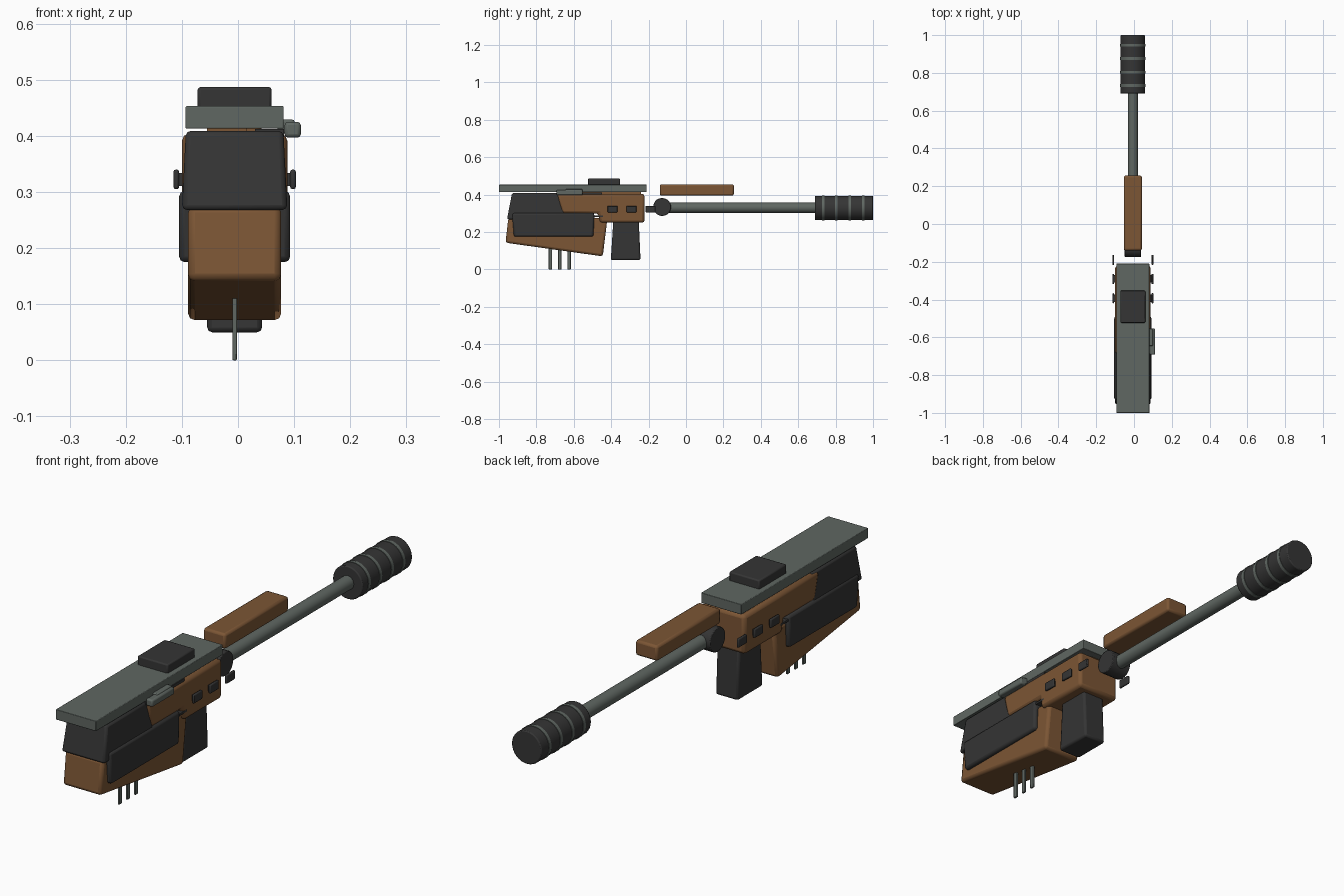
import bpy, bmesh, math
from mathutils import Matrix

if "Cube" in bpy.data.objects:
    bpy.data.objects.remove(bpy.data.objects["Cube"])

CX = -0.006  # centre plane of the body


def material(name, rgb):
    m = bpy.data.materials.new(name)
    m.diffuse_color = (*rgb, 1)
    m.use_nodes = True
    m.node_tree.nodes["Principled BSDF"].inputs["Base Color"].default_value = m.diffuse_color
    return m


BROWN = material("brown", (0.20, 0.092, 0.035))
DARK = material("charcoal", (0.035, 0.035, 0.035))
GREY = material("steel grey", (0.115, 0.135, 0.122))


def finish(name, bm, mat, bevel=0.0, segments=2):
    bmesh.ops.recalc_face_normals(bm, faces=bm.faces)
    mesh = bpy.data.meshes.new(name)
    bm.to_mesh(mesh)
    bm.free()
    mesh.materials.append(mat)
    ob = bpy.data.objects.new(name, mesh)
    bpy.context.collection.objects.link(ob)
    if bevel:
        mod = ob.modifiers.new("rounded edges", 'BEVEL')
        mod.width = bevel
        mod.segments = segments
        mod.limit_method = 'ANGLE'
        mod.angle_limit = math.radians(30)
    bpy.ops.object.select_all(action='DESELECT')
    bpy.context.view_layer.objects.active = ob
    ob.select_set(True)
    bpy.ops.object.shade_smooth_by_angle(angle=math.radians(35))
    return ob


def slab(name, profile, x0, x1, mat, bevel=0.0, taper=None):
    """Side profile of (y, z) points extruded across x; taper(z) scales the width."""
    bm = bmesh.new()
    mid, half = (x0 + x1) / 2, (x1 - x0) / 2
    sides = []
    for s in (-1, 1):
        sides.append([bm.verts.new((mid + s * half * (taper(z) if taper else 1), y, z))
                      for y, z in profile])
    bm.faces.new(sides[0])
    bm.faces.new(sides[1])
    n = len(profile)
    for i in range(n):
        j = (i + 1) % n
        bm.faces.new((sides[0][i], sides[0][j], sides[1][j], sides[1][i]))
    return finish(name, bm, mat, bevel)


def box(name, x, y, z, mat, bevel=0.0):
    return slab(name, [(y[0], z[0]), (y[1], z[0]), (y[1], z[1]), (y[0], z[1])],
                x[0], x[1], mat, bevel)


def cylinder(name, axis, a, b, cross, r, mat, sides=32, bevel=0.0):
    """Cylinder along axis from a to b; cross holds the other two coordinates."""
    bm = bmesh.new()
    bmesh.ops.create_cone(bm, cap_ends=True, segments=sides, radius1=r, radius2=r, depth=b - a)
    mid = (a + b) / 2
    if axis == 'Y':
        move = Matrix.Translation((cross[0], mid, cross[1])) @ Matrix.Rotation(math.pi / 2, 4, 'X')
    else:
        move = Matrix.Translation((mid, cross[0], cross[1])) @ Matrix.Rotation(math.pi / 2, 4, 'Y')
    bmesh.ops.transform(bm, matrix=move, verts=bm.verts)
    return finish(name, bm, mat, bevel)


def width(half):
    return CX - half, CX + half


# Stock: sloping lower half, dark upper half, side plates
slab("lower_stock", [(-0.965, 0.143), (-0.445, 0.07), (-0.42, 0.275), (-0.95, 0.275)],
     *width(0.083), BROWN, 0.012)
slab("upper_stock", [(-0.957, 0.268), (-0.49, 0.268), (-0.49, 0.30), (-0.65, 0.30),
                     (-0.65, 0.409), (-0.93, 0.409)],
     *width(0.094), DARK, 0.009, taper=lambda z: 1 - 0.075 * (z - 0.268) / 0.14)
slab("side_plates", [(-0.92, 0.175), (-0.495, 0.175), (-0.49, 0.302), (-0.93, 0.302)],
     *width(0.099), DARK, 0.01)

# Receiver with slanted rear edge
slab("receiver", [(-0.665, 0.30), (-0.47, 0.30), (-0.46, 0.25), (-0.222, 0.25),
                  (-0.222, 0.404), (-0.69, 0.404)],
     *width(0.094), BROWN, 0.013)
box("receiver_seam", width(0.0945), (-0.50, -0.445), (0.281, 0.289), DARK)
box("rail_spacer", (-0.055, 0.015), (-0.66, -0.24), (0.40, 0.42), BROWN)
box("bolt_slot", (0.03, 0.082), (-0.69, -0.45), (0.398, 0.412), DARK)

# Pistol grip
slab("grip", [(-0.402, 0.05), (-0.243, 0.05), (-0.253, 0.27), (-0.388, 0.27)],
     *width(0.049), DARK, 0.009)

# Top rail and sight block
box("top_rail", width(0.0875), (-1.0, -0.21), (0.413, 0.453), GREY, 0.002)
box("sight_block", width(0.066), (-0.523, -0.353), (0.448, 0.487), DARK, 0.005)

# Bolt handle on the right side
box("bolt_bar", (0.07, 0.101), (-0.645, -0.553), (0.404, 0.429), GREY, 0.004)
box("bolt_knob", (0.083, 0.112), (-0.692, -0.553), (0.397, 0.425), GREY, 0.006)

# Side buttons, mirrored in pairs
for i, y in enumerate((-0.393, -0.291, -0.19)):
    for side, s in (("left", -1), ("right", 1)):
        x = CX + s * 0.104
        box(f"{side}_button_{i + 1}", (x - 0.005, x + 0.005), (y - 0.027, y + 0.027),
            (0.305, 0.34), DARK, 0.004)
        # button seat reaching into the receiver side
        if i < 2:
            x = CX + s * 0.096
            box(f"{side}_button_seat_{i + 1}", (x - 0.004, x + 0.004),
                (y - 0.02, y + 0.02), (0.311, 0.334), DARK)

# Prongs under the stock
for i, y in enumerate((-0.725, -0.675, -0.625)):
    box(f"prong_{i + 1}", width(0.004), (y - 0.009, y + 0.009), (0.0, 0.15), GREY, 0.002)

# Barrel, pivot and handguard
cylinder("barrel", 'Y', -0.13, 0.70, (CX, 0.33), 0.027, GREY)
cylinder("pivot", 'X', CX - 0.043, CX + 0.043, (-0.128, 0.334), 0.048, DARK, 20, 0.003)
box("handguard", width(0.048), (-0.14, 0.256), (0.395, 0.455), BROWN, 0.009)

# Muzzle with steel bands
cylinder("muzzle", 'Y', 0.69, 1.0, (CX, 0.329), 0.065, DARK, 32, 0.004)
for i, y in enumerate((0.733, 0.803, 0.876, 0.947)):
    cylinder(f"muzzle_band_{i + 1}", 'Y', y - 0.007, y + 0.007, (CX, 0.329), 0.067, GREY)
